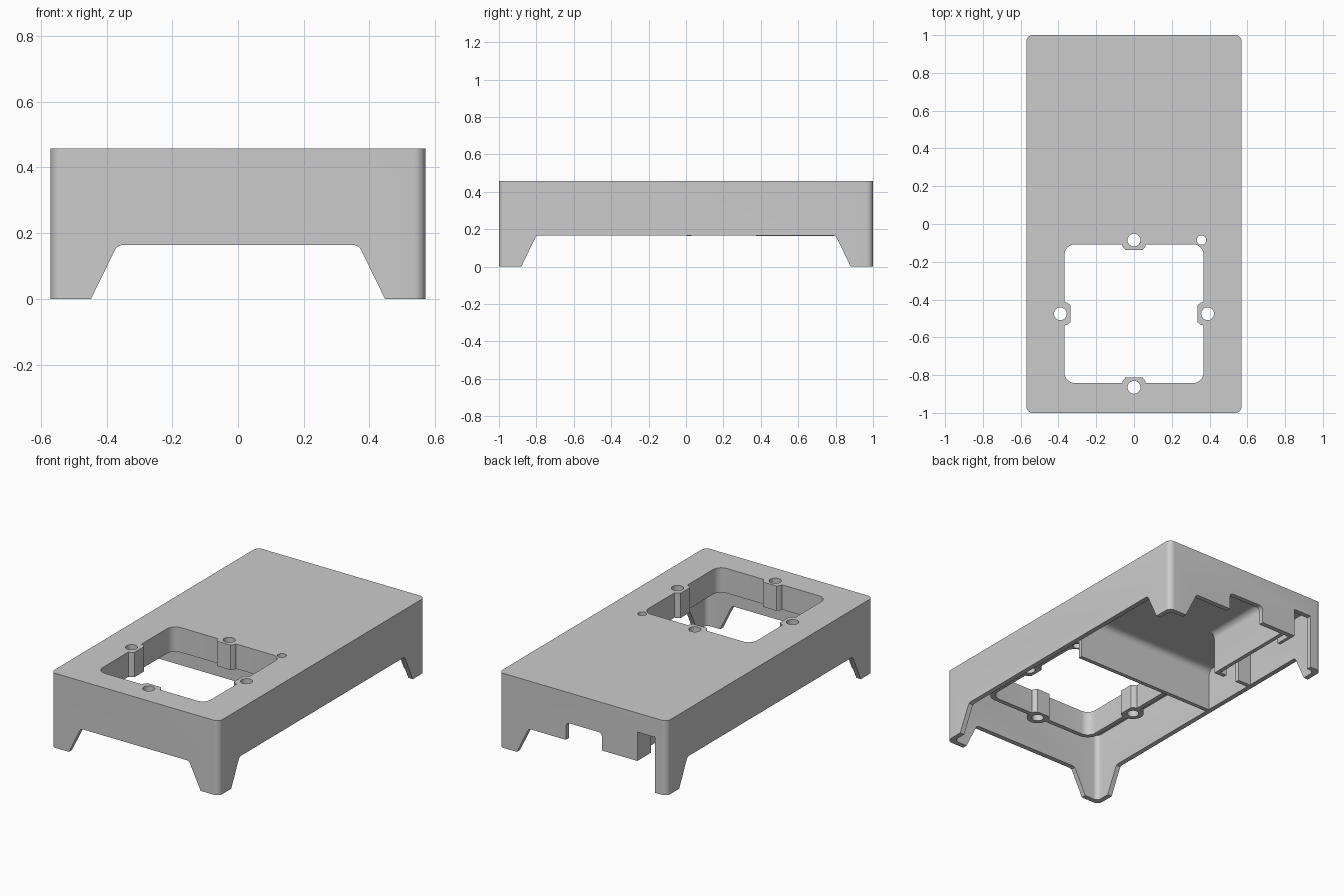
import bpy, bmesh
from math import sin, cos, pi

cube = bpy.data.objects.get("Cube")
if cube:
    bpy.data.objects.remove(cube, do_unlink=True)

grey = bpy.data.materials.new("light grey plastic")
grey.use_nodes = True
grey.diffuse_color = (0.6, 0.6, 0.6, 1)
grey.node_tree.nodes["Principled BSDF"].inputs["Base Color"].default_value = (0.6, 0.6, 0.6, 1)

W, L, H, T = 0.57, 1.0, 0.457, 0.03   # half width, half length, height, wall
RIM = 0.163                           # lower edge of the walls between legs
TOP = H - T                           # underside of the top plate
HX, HY = 0.0, -0.475                  # centre of the square opening


def prism(name, pts, lo, hi, axis="Z"):
    """Extrude a closed 2D outline along an axis."""
    put = {"X": lambda a, b, c: (c, a, b),
           "Y": lambda a, b, c: (a, c, b),
           "Z": lambda a, b, c: (a, b, c)}[axis]
    bm = bmesh.new()
    low = [bm.verts.new(put(a, b, lo)) for a, b in pts]
    high = [bm.verts.new(put(a, b, hi)) for a, b in pts]
    bm.faces.new(low)
    bm.faces.new(high)
    for i in range(len(pts)):
        j = (i + 1) % len(pts)
        bm.faces.new((low[i], low[j], high[j], high[i]))
    bmesh.ops.recalc_face_normals(bm, faces=bm.faces)
    mesh = bpy.data.meshes.new(name)
    bm.to_mesh(mesh)
    bm.free()
    ob = bpy.data.objects.new(name, mesh)
    bpy.context.collection.objects.link(ob)
    mesh.materials.append(grey)
    return ob


def arc(cx, cy, r, a0, a1, n=8):
    return [(cx + r * cos(a0 + (a1 - a0) * i / n),
             cy + r * sin(a0 + (a1 - a0) * i / n)) for i in range(n + 1)]


def rounded(cx, cy, hx, hy, r):
    pts = []
    for k, (sx, sy) in enumerate(((1, 1), (-1, 1), (-1, -1), (1, -1))):
        pts += arc(cx + sx * (hx - r), cy + sy * (hy - r), r, k * pi / 2, (k + 1) * pi / 2)
    return pts


def circle(cx, cy, r, n=32):
    return arc(cx, cy, r, 0, 2 * pi * (n - 1) / n, n - 1)


def combine(ob, other, op="DIFFERENCE", keep=False):
    mod = ob.modifiers.new("combine", "BOOLEAN")
    mod.object, mod.operation, mod.solver = other, op, "EXACT"
    bpy.context.view_layer.objects.active = ob
    bpy.ops.object.modifier_apply(modifier=mod.name)
    if not keep:
        bpy.data.objects.remove(other, do_unlink=True)


def half_arch(foot, rim):
    """Sloped leg edge, from the foot up to the rim with a soft corner."""
    return [(foot, -0.1), (foot, 0), (foot - 0.071, rim - 0.018),
            (foot - 0.079, rim - 0.005), (foot - 0.092, rim)]


def mirrored(pts):
    return pts + [(-a, b) for a, b in reversed(pts)]


# Hollow outer shell
shell = prism("outer_shell", rounded(0, 0, W, L, 0.035), 0, H)
combine(shell, prism("cavity", rounded(0, 0, W - T, L - T, 0.03), -0.1, TOP))

# Leg arches on the front and both sides
combine(shell, prism("front_arch", mirrored(half_arch(0.447, RIM)), -1.1, -0.9, "Y"))
combine(shell, prism("side_arch", mirrored(half_arch(0.88, RIM + 0.003)), -0.7, 0.7, "X"))

# Back arch with a rounded notch and a tall cable opening beside one leg
r = 0.025
back = half_arch(0.447, RIM) + [(0.115, RIM)]
back += arc(0.115 - r, 0.27 - r, r, 0, pi / 2)
back += arc(-0.13 + r, 0.27 - r, r, pi / 2, pi)
back += [(-0.13, RIM), (-0.37, RIM), (-0.37, 0.34), (-0.49, 0.34), (-0.49, -0.1)]
combine(shell, prism("back_arch", back, 0.9, 1.1, "Y"))

# Thin frame below the square opening, with round screw bosses
FRAME = 0.305
frame = prism("opening_frame", rounded(HX, HY, 0.395, 0.395, 0.08), FRAME, TOP + 0.005)
screws = [(HX + 0.39 * cos(k * pi / 2), HY + 0.39 * sin(k * pi / 2)) for k in range(4)]
pilot = (0.357, -0.085)
for x, y in screws:
    combine(frame, prism("boss", circle(x, y, 0.062), FRAME, TOP + 0.005), "UNION")
combine(frame, prism("boss", circle(*pilot, 0.045), FRAME, TOP + 0.005), "UNION")

# Square opening with a tab on each side, and the screw holes
side = [(0.3675, -0.062), (0.354, -0.059), (0.337, -0.045),
        (0.337, 0.045), (0.354, 0.059), (0.3675, 0.062)]
side += arc(0.3125, 0.3125, 0.055, 0, pi / 2)
outline = []
for k in range(4):
    c, s = round(cos(k * pi / 2)), round(sin(k * pi / 2))
    outline += [(HX + a * c - b * s, HY + a * s + b * c) for a, b in side]
cutters = [prism("opening", outline, 0.2, 0.6)]
cutters += [prism("screw_hole", circle(x, y, 0.034), 0.2, 0.6) for x, y in screws]
cutters.append(prism("pilot_hole", circle(*pilot, 0.025), 0.2, 0.6))
for cutter in cutters:
    combine(shell, cutter, keep=True)
    combine(frame, cutter)


def filleted(face, fillet=0.04):
    """Wall section whose positive side blends into the top plate."""
    top = TOP + 0.002
    return ([(face - 0.025, RIM), (face, RIM)]
            + arc(face + fillet, TOP - fillet, fillet, pi, pi / 2)
            + [(face + fillet, top), (face - 0.025, top)])


def slab(name, x0, x1, y0, y1):
    return prism(name, [(x0, y0), (x1, y0), (x1, y1), (x0, y1)], RIM, TOP + 0.002)


# Inner walls of the rear compartment
parts = [shell, frame,
         prism("cross_partition", filleted(0.03), -0.545, 0.42, "X"),
         prism("cable_divider", filleted(-0.29), 0.375, 0.975, "Y"),
         slab("divider_lip", -0.36, -0.3, 0.375, 0.4),
         slab("side_rib", -0.545, -0.45, 0.375, 0.4),
         slab("cable_guide", -0.37, -0.35, 0.87, 0.975)]

for ob in parts:
    bpy.ops.object.select_all(action="DESELECT")
    ob.select_set(True)
    bpy.context.view_layer.objects.active = ob
    bpy.ops.object.shade_smooth_by_angle(angle=pi / 6)
